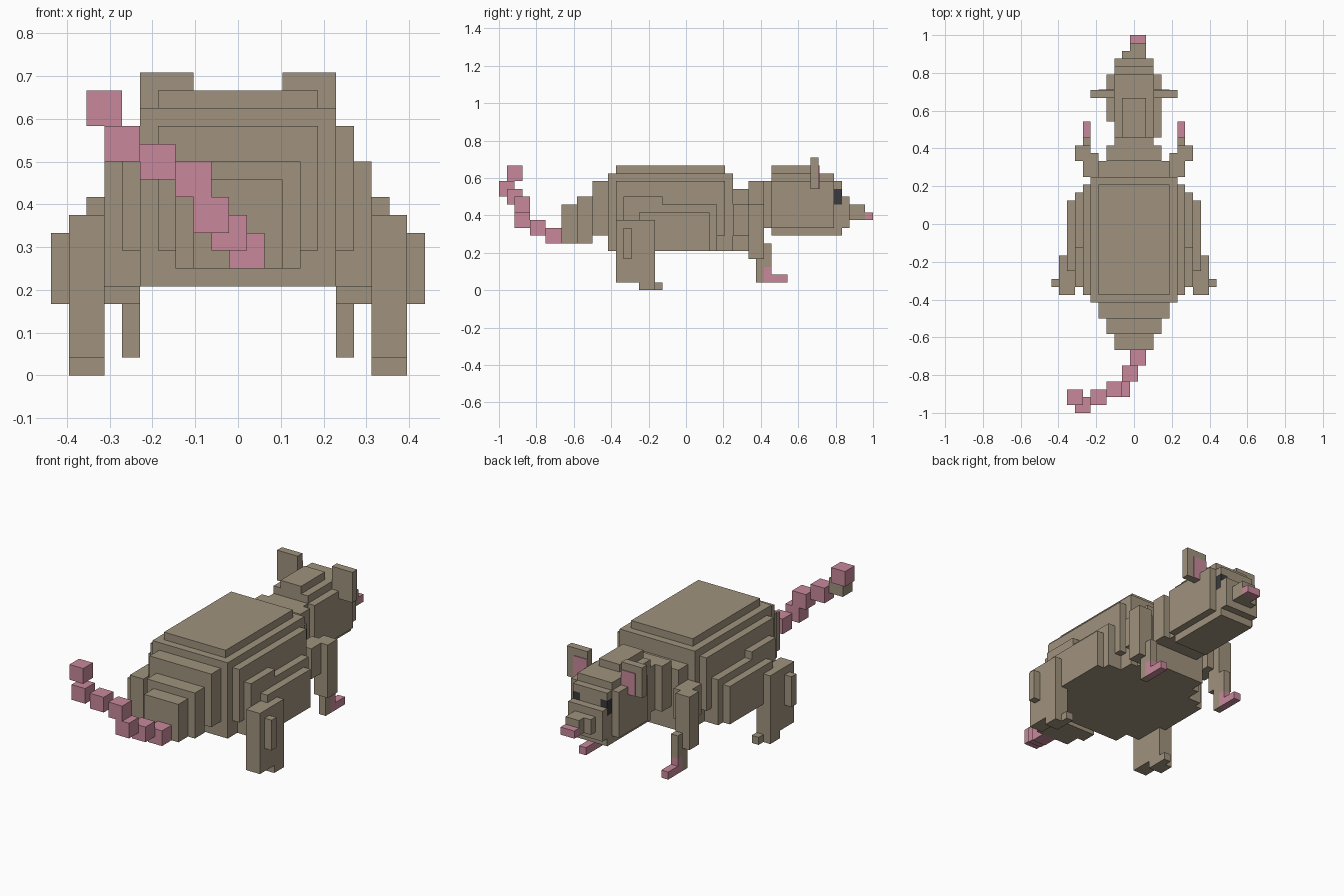
import bpy
import bmesh
from mathutils import Vector

default_cube = bpy.data.objects.get("Cube")
if default_cube:
    bpy.data.objects.remove(default_cube, do_unlink=True)

UNIT = 1 / 24  # edge length of one block


def make_material(name, red, green, blue):
    material = bpy.data.materials.new(name)
    material.use_nodes = True
    colour = (red, green, blue, 1)
    material.diffuse_color = colour
    material.node_tree.nodes["Principled BSDF"].inputs["Base Color"].default_value = colour
    return material


FUR = make_material("fur_brown", 0.35, 0.29, 0.205)
SKIN = make_material("skin_pink", 0.58, 0.25, 0.33)
DARK = make_material("eye_dark", 0.045, 0.042, 0.045)


def block(name, x_range, y_range, z_range, material=FUR):
    """Box between the given block coordinates."""
    ranges = (x_range, y_range, z_range)
    low = Vector([min(r) for r in ranges]) * UNIT
    high = Vector([max(r) for r in ranges]) * UNIT
    bm = bmesh.new()
    bmesh.ops.create_cube(bm, size=1)
    bmesh.ops.scale(bm, vec=high - low, verts=bm.verts)
    bmesh.ops.translate(bm, vec=(low + high) / 2, verts=bm.verts)
    mesh = bpy.data.meshes.new(name)
    bm.to_mesh(mesh)
    bm.free()
    mesh.materials.append(material)
    obj = bpy.data.objects.new(name, mesh)
    bpy.context.collection.objects.link(obj)
    return obj


def centred(name, half_width, y_range, z_range, material=FUR):
    return block(name, (-half_width, half_width), y_range, z_range, material)


def pair(name, x_range, y_range, z_range, material=FUR):
    inner, outer = x_range
    block("left_" + name, (inner, outer), y_range, z_range, material)
    block("right_" + name, (-inner, -outer), y_range, z_range, material)


# Trunk, stepped towards the back and the rump
centred("trunk", 5.5, (-10, 6), (5, 15))
centred("back_ridge", 4.5, (-9, 5), (15, 16))
centred("rump_upper", 4.5, (-12, -10), (7, 14))
centred("rump_middle", 3.5, (-14, -12), (6, 12))
centred("rump_end", 2.5, (-16, -14), (6, 11))
pair("flank", (5.5, 6.5), (-9, 5), (7, 14))
pair("lower_flank", (5.5, 7.5), (-8, 4), (5, 11))
pair("hip", (6.5, 7.5), (-8, -3), (11, 12))

# Hind legs
pair("thigh", (7.5, 8.5), (-6, 3), (5, 10))
pair("hind_leg", (7.5, 9.5), (-9, -4), (1, 9))
pair("hind_leg_pad", (9.5, 10.5), (-8, -7), (4, 8))
pair("hind_sole", (8.5, 9.5), (-6, -4), (0, 1))
pair("hind_toe", (7.5, 8.5), (-6, -3), (0, 1))

# Front legs
pair("shoulder", (4.5, 6.5), (6, 9), (7, 11))
pair("upper_arm", (5.5, 7.5), (8, 10), (4, 11))
pair("forearm", (5.5, 6.5), (9, 11), (3, 6))
pair("wrist", (5.5, 6.5), (9, 10), (1, 3))
pair("paw_back", (5.5, 6.5), (10, 11), (1, 3), SKIN)
pair("paw", (5.5, 6.5), (11, 13), (1, 2), SKIN)

# Neck and head
centred("neck_base", 4.5, (6, 8), (5, 13))
centred("neck", 3.5, (8, 10), (8, 14))
centred("neck_front", 2.5, (10, 11), (8, 14))
centred("head", 2.5, (11, 19), (7, 15))
centred("crown", 1.5, (11, 16), (15, 16))
block("left_cheek", (2.5, 3.5), (11, 19), (8, 14))
block("right_cheek", (-3.5, -2.5), (13, 19), (8, 14))

# Face with corner eyes
centred("face", 1.5, (19, 20), (7, 14))
pair("brow", (1.5, 2.5), (19, 20), (13, 14))
pair("jowl", (1.5, 2.5), (19, 20), (7, 11))
pair("eye", (1.5, 2.5), (19, 20), (11, 13), DARK)
centred("muzzle", 2.5, (20, 21), (8, 12))
centred("snout", 1.5, (21, 22), (9, 11))
block("snout_tip", (-0.5, 1.5), (22, 23), (9, 11))
block("nose", (-0.5, 1.5), (23, 24), (9, 10), SKIN)

# Ears with thin inner plates
pair("ear", (2.5, 5.5), (16, 17), (13, 17))
pair("inner_ear", (2.5, 4.5), (17, 17.1), (13, 16), SKIN)

# Tail: cubes two blocks wide, placed by their low corners
tail_path = [(-0.5, -18, 6), (-1.5, -20, 7), (-2.5, -22, 8), (-3.5, -22, 10),
             (-5.5, -23, 11), (-7.5, -24, 12), (-8.5, -23, 14)]
tail = [block(f"tail_segment_{i + 1}", *[(c, c + 2) for c in corner], SKIN)
        for i, corner in enumerate(tail_path)]

# Brown far sides on the segment before the tail tip
tail[-2].data.materials.append(FUR)
for face in tail[-2].data.polygons:
    face.material_index = int(face.normal.x < -0.5 or face.normal.y > 0.5)
